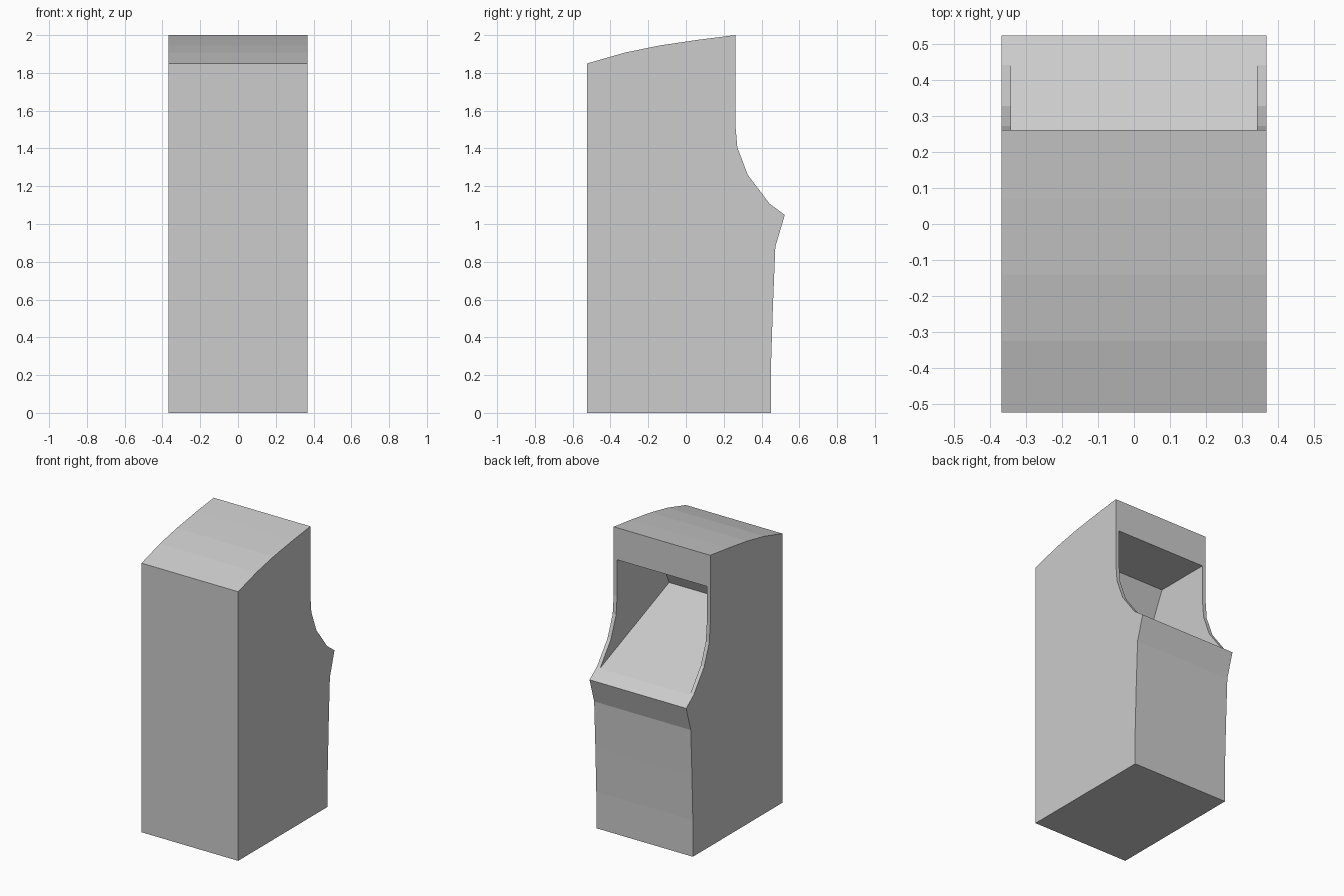
import bpy, bmesh

if "Cube" in bpy.data.objects:
    bpy.data.objects.remove(bpy.data.objects["Cube"])

WIDTH = 0.735    # overall width
PANEL = 0.026    # thickness of the side walls beside the recess

grey = bpy.data.materials.new("plain grey")
grey.diffuse_color = (0.604, 0.604, 0.604, 1)
grey.use_nodes = True
grey.node_tree.nodes["Principled BSDF"].inputs["Base Color"].default_value = grey.diffuse_color


def prism(name, profile, width):
    """Extrude a (y, z) profile across x, centred on x = 0."""
    bm = bmesh.new()
    face = bm.faces.new([bm.verts.new((-width / 2, y, z)) for y, z in profile])
    ext = bmesh.ops.extrude_face_region(bm, geom=[face])
    moved = [v for v in ext["geom"] if isinstance(v, bmesh.types.BMVert)]
    bmesh.ops.translate(bm, verts=moved, vec=(width, 0, 0))
    bmesh.ops.recalc_face_normals(bm, faces=bm.faces[:])
    mesh = bpy.data.meshes.new(name)
    bm.to_mesh(mesh)
    bm.free()
    mesh.materials.append(grey)
    obj = bpy.data.objects.new(name, mesh)
    bpy.context.collection.objects.link(obj)
    return obj


# Cabinet body: upright back, curved roof, scooped player side with a lip
cabinet = prism("cabinet", [
    (-0.523, 0.0), (0.45, 0.0), (0.45, 0.25), (0.46, 0.56), (0.473, 0.88),
    (0.523, 1.048), (0.442, 1.108), (0.327, 1.26), (0.272, 1.405),
    (0.261, 1.53), (0.261, 2.0), (0.07, 1.976), (-0.14, 1.945),
    (-0.325, 1.907), (-0.523, 1.85)], WIDTH)

# Screen recess: sloping deck, leaning screen wall and flat ceiling
cutter = prism("recess_cutter", [
    (0.69, 1.006), (-0.304, 1.408), (-0.134, 1.78), (0.69, 1.78)],
    WIDTH - 2 * PANEL)
cutter.hide_render = True

cut = cabinet.modifiers.new("screen recess", "BOOLEAN")
cut.operation = "DIFFERENCE"
cut.solver = "EXACT"
cut.object = cutter

# Apply the cut and drop the helper
bpy.context.view_layer.objects.active = cabinet
cabinet.select_set(True)
bpy.ops.object.modifier_apply(modifier=cut.name)
bpy.data.objects.remove(cutter)
